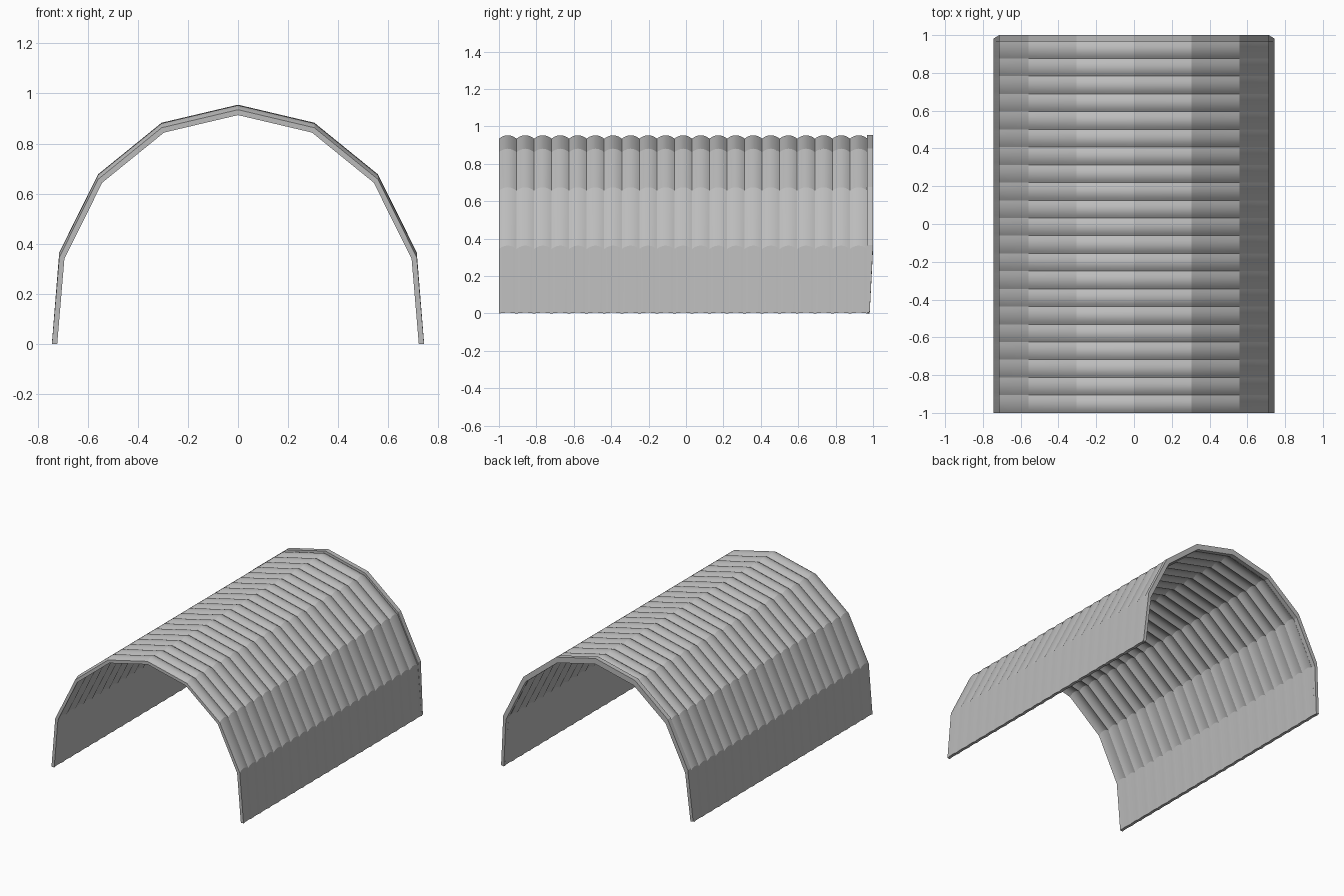
import bpy
import bmesh
import math
from mathutils import Vector

cube = bpy.data.objects.get("Cube")
if cube:
    bpy.data.objects.remove(cube, do_unlink=True)

RIBS = 21
STEPS = 8
FRONT, RIM_Y, BACK = -1.0, 0.97, 1.0
DEPTH = 0.018
THICK = 0.021

steel = bpy.data.materials.new("grey steel")
steel.use_nodes = True
COLOUR = (0.5, 0.5, 0.5, 1)
steel.diffuse_color = COLOUR
steel.node_tree.nodes["Principled BSDF"].inputs["Base Color"].default_value = COLOUR

# Faceted arch profile (x, z), right half mirrored to the left
half = [(0.743, 0.005), (0.714, 0.365), (0.559, 0.677), (0.305, 0.883)]
outer = [Vector(p) for p in half] + [Vector((0, 0.955))]
outer += [Vector((-x, z)) for x, z in reversed(half)]


def inset(points, distance):
    """Offset an open profile inward with mitred corners."""
    result = []
    for i, p in enumerate(points):
        dirs = []
        if i > 0:
            dirs.append((p - points[i - 1]).normalized())
        if i < len(points) - 1:
            dirs.append((points[i + 1] - p).normalized())
        normals = [Vector((-d.y, d.x)) for d in dirs]
        mean = sum(normals, Vector((0, 0))).normalized()
        result.append(p + mean * distance / mean.dot(normals[0]))
    result[0].y = points[0].y
    result[-1].y = points[-1].y
    return result


inner = inset(outer, THICK)


def sink(points, drop):
    """Lower the profile; the feet hardly move."""
    last = len(points) - 1
    return [Vector((p.x, p.y - drop * (0.25 if i in (0, last) else 1)))
            for i, p in enumerate(points)]


def loft(name, sections):
    """Skin closed sections, each a list of (x, y, z) points."""
    bm = bmesh.new()
    rings = [[bm.verts.new(p) for p in s] for s in sections]
    n = len(rings[0])
    for a, b in zip(rings, rings[1:]):
        for i in range(n):
            j = (i + 1) % n
            bm.faces.new((a[i], a[j], b[j], b[i]))
    for ring in (rings[0], rings[-1]):
        for i in range(n // 2 - 1):
            bm.faces.new((ring[i], ring[i + 1], ring[n - 2 - i], ring[n - 1 - i]))
    bmesh.ops.recalc_face_normals(bm, faces=bm.faces)
    mesh = bpy.data.meshes.new(name)
    bm.to_mesh(mesh)
    bm.free()
    mesh.materials.append(steel)
    obj = bpy.data.objects.new(name, mesh)
    bpy.context.collection.objects.link(obj)
    bpy.ops.object.select_all(action="DESELECT")
    obj.select_set(True)
    bpy.context.view_layer.objects.active = obj
    bpy.ops.object.shade_smooth_by_angle(angle=math.radians(18))
    return obj


# Corrugated shell: rounded ribs meeting in sharp grooves
sections = []
for k in range(RIBS * STEPS + 1):
    t = (k % STEPS) / STEPS
    drop = 0.002 + DEPTH * (2 * t - 1) ** 2
    y = FRONT + (RIM_Y - FRONT) * k / (RIBS * STEPS)
    loop = sink(outer, drop) + sink(inner, drop)[::-1]
    sections.append([(p.x, y, p.y) for p in loop])
loft("corrugated_shell", sections)

# Plain end rim with feet cut back slightly
rim_loop = outer + sink(inner, DEPTH)[::-1]
front_ring = [(p.x, RIM_Y - 0.003, p.y) for p in rim_loop]
back_ring = [(p.x, BACK - (0.018 if p.y < 0.1 else 0), p.y) for p in rim_loop]
loft("back_rim", [front_ring, back_ring])
